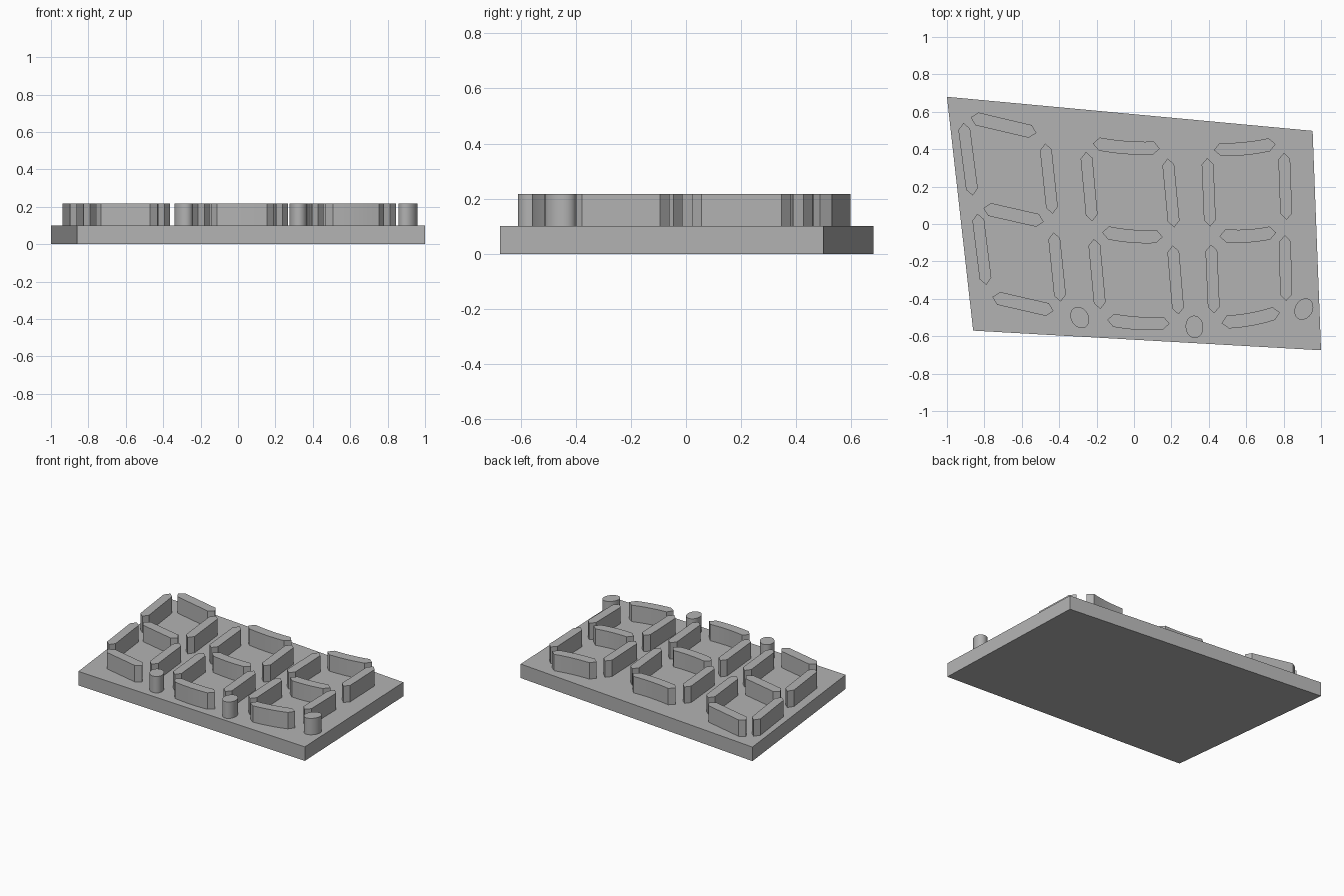
import bpy, bmesh, math
from mathutils import Vector

if "Cube" in bpy.data.objects:
    bpy.data.objects.remove(bpy.data.objects["Cube"])

BASE_TOP, TOP = 0.10, 0.217

grey = bpy.data.materials.new("plain_grey")
grey.diffuse_color = (0.45, 0.45, 0.45, 1)
grey.use_nodes = True
grey.node_tree.nodes["Principled BSDF"].inputs["Base Color"].default_value = grey.diffuse_color


def prism(name, outline, z0, z1):
    """Extrude a closed flat outline between two heights."""
    bm = bmesh.new()
    face = bm.faces.new([bm.verts.new((x, y, z0)) for x, y in outline])
    ext = bmesh.ops.extrude_face_region(bm, geom=[face])
    verts = [g for g in ext["geom"] if isinstance(g, bmesh.types.BMVert)]
    bmesh.ops.translate(bm, verts=verts, vec=(0, 0, z1 - z0))
    bmesh.ops.recalc_face_normals(bm, faces=bm.faces)
    mesh = bpy.data.meshes.new(name)
    bm.to_mesh(mesh)
    bm.free()
    obj = bpy.data.objects.new(name, mesh)
    bpy.context.collection.objects.link(obj)
    mesh.materials.append(grey)
    return obj


def segment(name, a, b, width, sag):
    """Pointed bar from tip a to tip b, its middle sagging slightly."""
    a, b = Vector(a), Vector(b)
    d = (b - a).normalized()
    n = Vector((-d.y, d.x)) * width / 2
    cap = 0.034
    length = (b - a).length
    spine = []
    for i in range(7):
        t = i / 6
        p = a + d * (cap + (length - 2 * cap) * t)
        spine.append(p - Vector((0, sag * 4 * t * (1 - t))))
    outline = [a] + [p - n for p in spine] + [b] + [p + n for p in reversed(spine)]
    return prism(name, outline, BASE_TOP, TOP)


def smooth(obj):
    bpy.ops.object.select_all(action="DESELECT")
    obj.select_set(True)
    bpy.context.view_layer.objects.active = obj
    bpy.ops.object.shade_smooth_by_angle(angle=math.radians(30))


# Skewed base slab
prism("base_plate", [(-1, 0.68), (-0.86, -0.57), (1, -0.675), (0.955, 0.498)], 0, BASE_TOP)

# Tip positions of the seven bars of each digit
parts = ["top", "upper_left", "upper_right", "middle", "lower_left", "lower_right", "bottom"]
digits = {
    "left": [(-.873, .57, -.522, .487), (-.912, .54, -.862, .153), (-.475, .43, -.435, .055),
             (-.805, .085, -.483, .012), (-.837, .055, -.79, -.325), (-.43, -.045, -.392, -.415),
             (-.757, -.39, -.43, -.465)],
    "middle": [(-.22, .43, .138, .403), (-.257, .385, -.223, .015), (.18, .35, .215, -.018),
               (-.17, -.045, .153, -.07), (-.215, -.08, -.18, -.455), (.207, -.115, .238, -.483),
               (-.143, -.513, .19, -.533)],
    "right": [(.428, .395, .757, .427), (.392, .353, .407, -.013), (.802, .38, .815, .022),
              (.457, -.066, .76, -.046), (.412, -.11, .428, -.478), (.807, -.06, .813, -.412),
              (.468, -.53, .78, -.473)],
}
for digit, bars in digits.items():
    for part, (ax, ay, bx, by) in zip(parts, bars):
        flat = part in ("top", "middle", "bottom")
        sag = 0.008 if flat and digit != "left" else 0
        smooth(segment(f"{digit}_digit_{part}_bar", (ax, ay), (bx, by), 0.07 if flat else 0.063, sag))

# Slightly oval, leaning decimal point pegs
for digit, cx, cy, tilt in (("left", -.29, -.50, 30), ("middle", .323, -.55, 5), ("right", .908, -.455, -30)):
    t = math.radians(tilt)
    outline = []
    for i in range(32):
        u = 2 * math.pi * i / 32
        x, y = 0.047 * math.cos(u), 0.06 * math.sin(u)
        outline.append((cx + x * math.cos(t) - y * math.sin(t), cy + x * math.sin(t) + y * math.cos(t)))
    smooth(prism(f"{digit}_decimal_point", outline, BASE_TOP, TOP))
